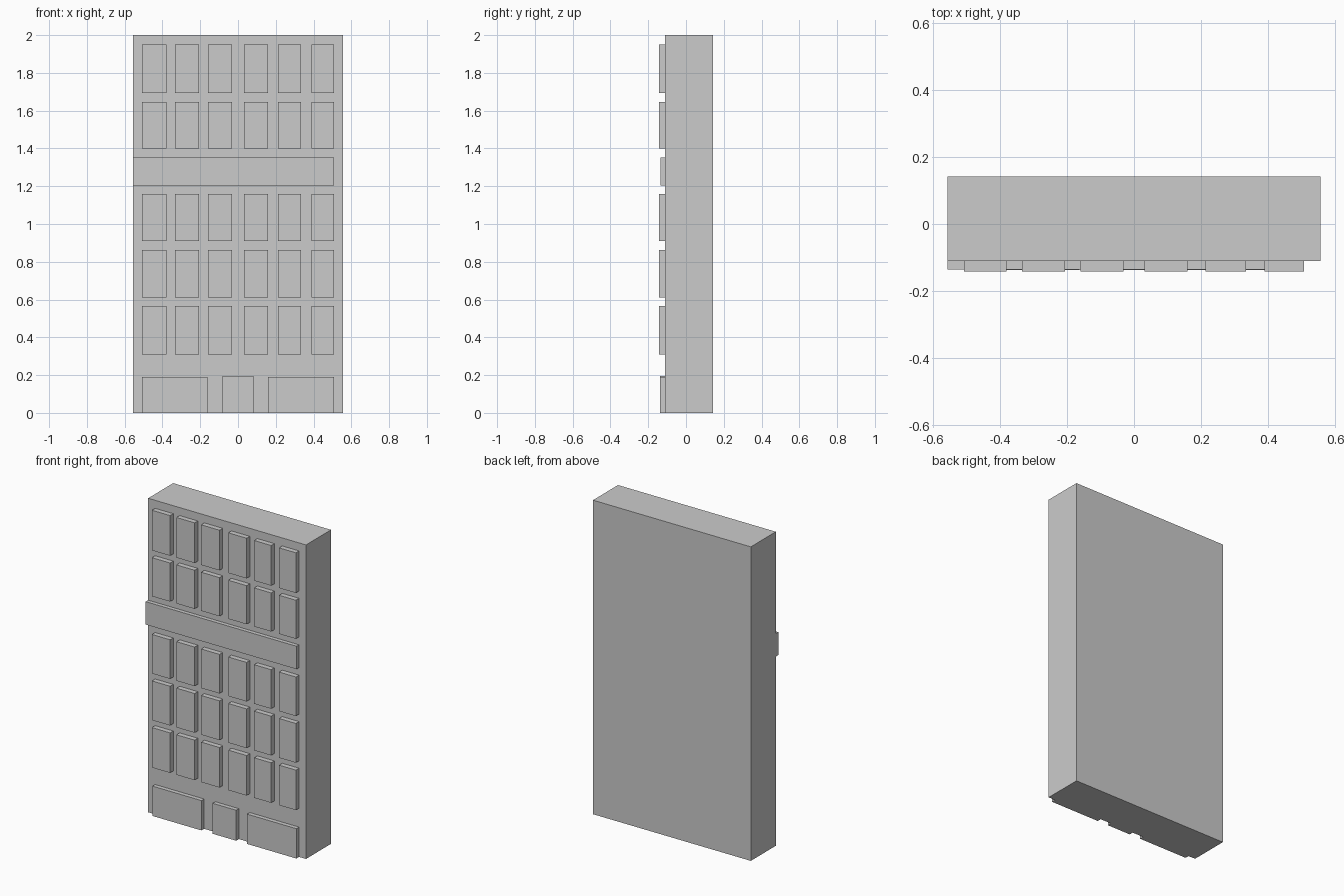
import bpy
import bmesh

if "Cube" in bpy.data.objects:
    bpy.data.objects.remove(bpy.data.objects["Cube"])

FACE = -0.11  # front wall plane


def box(name, x0, x1, y0, y1, z0, z1):
    mesh = bpy.data.meshes.new(name)
    bm = bmesh.new()
    bmesh.ops.create_cube(bm, size=1)
    for v in bm.verts:
        v.co.x *= x1 - x0
        v.co.y *= y1 - y0
        v.co.z *= z1 - z0
    bm.to_mesh(mesh)
    bm.free()
    obj = bpy.data.objects.new(name, mesh)
    obj.location = ((x0 + x1) / 2, (y0 + y1) / 2, (z0 + z1) / 2)
    bpy.context.collection.objects.link(obj)
    return obj


# Main slab of the building
box("building_body", -0.556, 0.556, FACE, 0.142, 0, 2)

# Window grid: six columns, five floors
columns = [(-0.507, -0.379), (-0.334, -0.206), (-0.16, -0.031),
           (0.031, 0.16), (0.213, 0.333), (0.389, 0.507)]
floors = [(0.31, 0.565), (0.612, 0.862), (0.909, 1.158),
          (1.401, 1.647), (1.693, 1.949)]
for f, (z0, z1) in enumerate(floors, 1):
    for c, (x0, x1) in enumerate(columns, 1):
        box(f"window_{f}_{c}", x0, x1, -0.142, FACE, z0, z1)

# Sign band, flush with the left edge only
box("facade_band", -0.556, 0.507, -0.135, FACE, 1.205, 1.351)

# Ground floor: door and a shop window on each side
box("front_door", -0.083, 0.083, -0.137, FACE, 0, 0.194)
box("shop_window_left", -0.507, -0.162, -0.137, FACE, 0, 0.19)
box("shop_window_right", 0.16, 0.507, -0.137, FACE, 0, 0.19)
